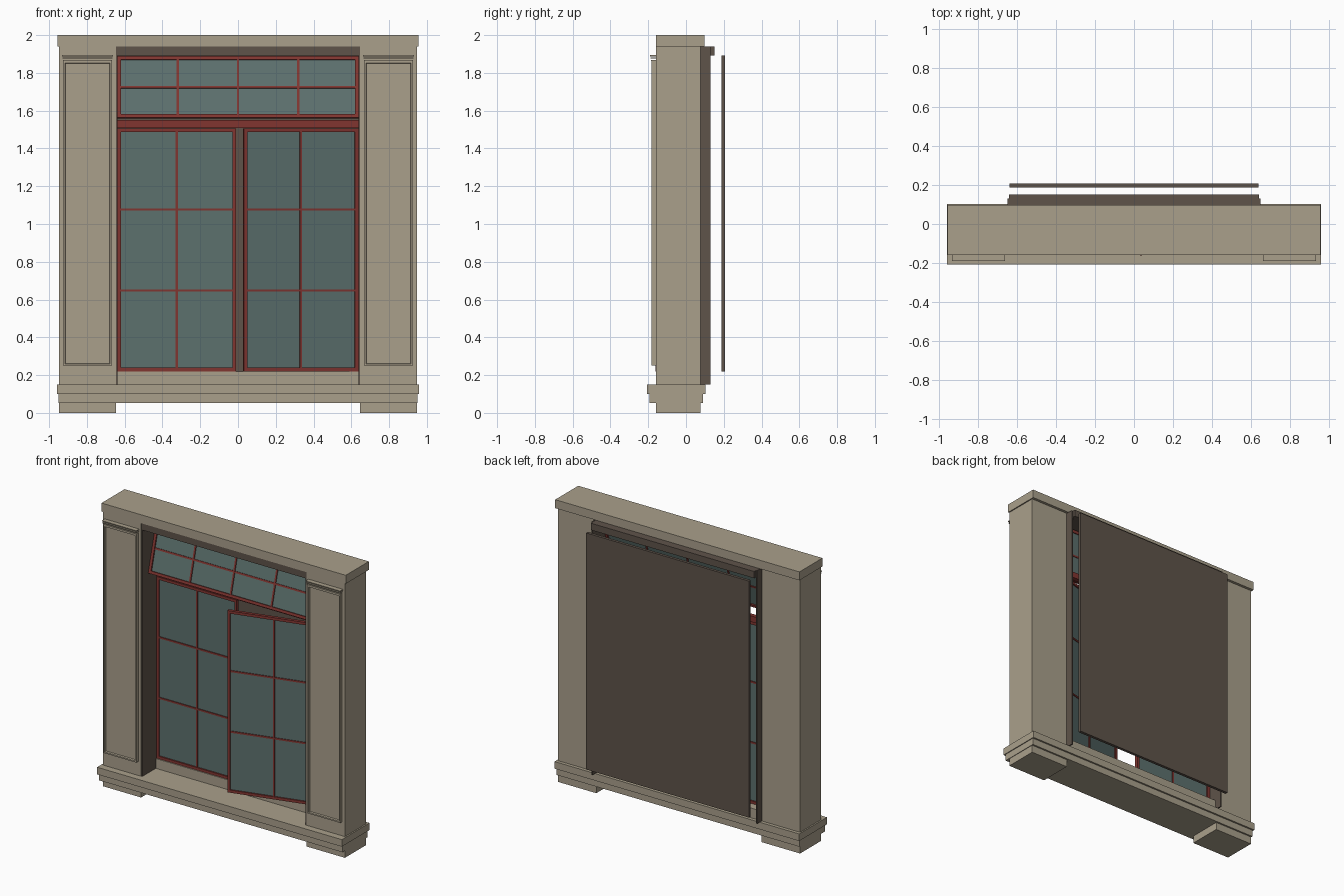
import bpy, bmesh, math
from mathutils import Matrix, Vector

if "Cube" in bpy.data.objects:
    bpy.data.objects.remove(bpy.data.objects["Cube"], do_unlink=True)


def material(name, rgb):
    m = bpy.data.materials.new(name)
    m.use_nodes = True
    col = (*rgb, 1)
    m.diffuse_color = col
    m.node_tree.nodes["Principled BSDF"].inputs["Base Color"].default_value = col
    return m


STONE = material("beige stone", (0.40, 0.35, 0.26))
RED = material("red paint", (0.22, 0.036, 0.030))
GLASS = material("teal glass", (0.108, 0.165, 0.155))
BROWN = material("dark brown", (0.113, 0.087, 0.068))


def add_box(bm, x, y, z, mat=0):
    """Axis-aligned box from three (low, high) ranges."""
    size = Vector((x[1] - x[0], y[1] - y[0], z[1] - z[0]))
    mid = Vector((x[0] + x[1], y[0] + y[1], z[0] + z[1])) / 2
    made = bmesh.ops.create_cube(bm, size=1, matrix=Matrix.Translation(mid) @ Matrix.Diagonal((*size, 1)))
    for f in {f for v in made["verts"] for f in v.link_faces}:
        f.material_index = mat


def finish(name, bm, *mats):
    me = bpy.data.meshes.new(name)
    bm.to_mesh(me)
    bm.free()
    for m in mats:
        me.materials.append(m)
    ob = bpy.data.objects.new(name, me)
    bpy.context.scene.collection.objects.link(ob)
    return ob


def box(name, x, y, z, mat):
    bm = bmesh.new()
    add_box(bm, x, y, z)
    return finish(name, bm, mat)


def sash(name, w, h, cols, rows, location, rotation):
    """Glazed sash hanging from its upper left corner, front face on y = 0."""
    t, rail, bar = 0.022, 0.019, 0.006
    bm = bmesh.new()
    for x in ((0, rail), (w - rail, w)):
        add_box(bm, x, (0, t), (-h, 0))
    for z in ((-h, rail - h), (-rail, 0)):
        add_box(bm, (rail, w - rail), (0, t), z)
    for i in range(1, cols):
        c = w * i / cols
        add_box(bm, (c - bar, c + bar), (0.003, t - 0.003), (rail - h, -rail))
    for i in range(1, rows):
        c = -h * i / rows
        add_box(bm, (rail, w - rail), (0.004, t - 0.004), (c - bar, c + bar))
    add_box(bm, (rail, w - rail), (0.009, 0.013), (rail - h, -rail), 1)
    ob = finish(name, bm, RED, GLASS)
    ob.location = location
    ob.rotation_euler = rotation
    return ob


# Stone surround
FRONT, BACK = -0.158, 0.078
box("lintel", (-0.955, 0.955), (FRONT - 0.002, 0.097), (1.94, 2.0), STONE)
box("base_upper_step", (-0.957, 0.957), (-0.207, 0.102), (0.10, 0.15), STONE)
box("base_lower_step", (-0.951, 0.951), (-0.192, 0.09), (0.053, 0.10), STONE)
box("window_sill", (-0.64, 0.64), (-0.005, BACK), (0.15, 0.219), STONE)

for side, s in (("right", -1), ("left", 1)):
    def span(a, b):
        return tuple(sorted((s * a, s * b)))

    box(side + "_foot", span(0.647, 0.947), (FRONT, BACK), (0, 0.053), STONE)
    box(side + "_column", span(0.647, 0.947), (FRONT, BACK), (0.15, 1.94), STONE)
    box(side + "_jamb", span(0.639, 0.648), (FRONT + 0.002, 0.13), (0.15, 1.94), BROWN)

    # Pilaster panel with a raised rim and recessed field
    bm = bmesh.new()
    add_box(bm, span(0.668, 0.926), (-0.182, FRONT), (0.25, 1.862))
    bm.faces.ensure_lookup_table()
    face = min(bm.faces, key=lambda f: f.calc_center_median().y)
    bmesh.ops.inset_region(bm, faces=[face], thickness=0.014)
    bmesh.ops.inset_region(bm, faces=[face], thickness=0.004, depth=-0.012)
    finish(side + "_pilaster_panel", bm, STONE)

    # Thin stacked mouldings above the panel
    bm = bmesh.new()
    for i in range(3):
        grow, z = 0.003 * i, 1.862 + 0.013 * i
        add_box(bm, span(0.668 - grow, 0.926 + grow), (-0.184 - grow, FRONT), (z, z + 0.006))
    finish(side + "_cap_mouldings", bm, STONE)

# Head box, cross bar and rear panel
box("head_box", (-0.639, 0.639), (FRONT + 0.004, 0.151), (1.891, 1.939), BROWN)
box("cross_bar", (-0.639, 0.639), (0, 0.03), (1.508, 1.55), RED)
box("rear_panel", (-0.637, 0.637), (0.187, 0.207), (0.22, 1.892), BROWN)

# Sashes: one closed, one swung forward, and a tilted top light
SWING = math.radians(15)
W, H = 0.628, 1.285
sash("right_sash", W, H, 2, 3, (-0.638, 0, 1.505), (0, 0, 0))
sash("left_sash", W, H, 2, 3,
     (0.638 - W * math.cos(SWING), -W * math.sin(SWING), 1.505), (0, 0, SWING))
sash("top_light", 1.276, 0.338, 4, 2, (-0.638, -0.005, 1.89), (-SWING, 0, 0))
